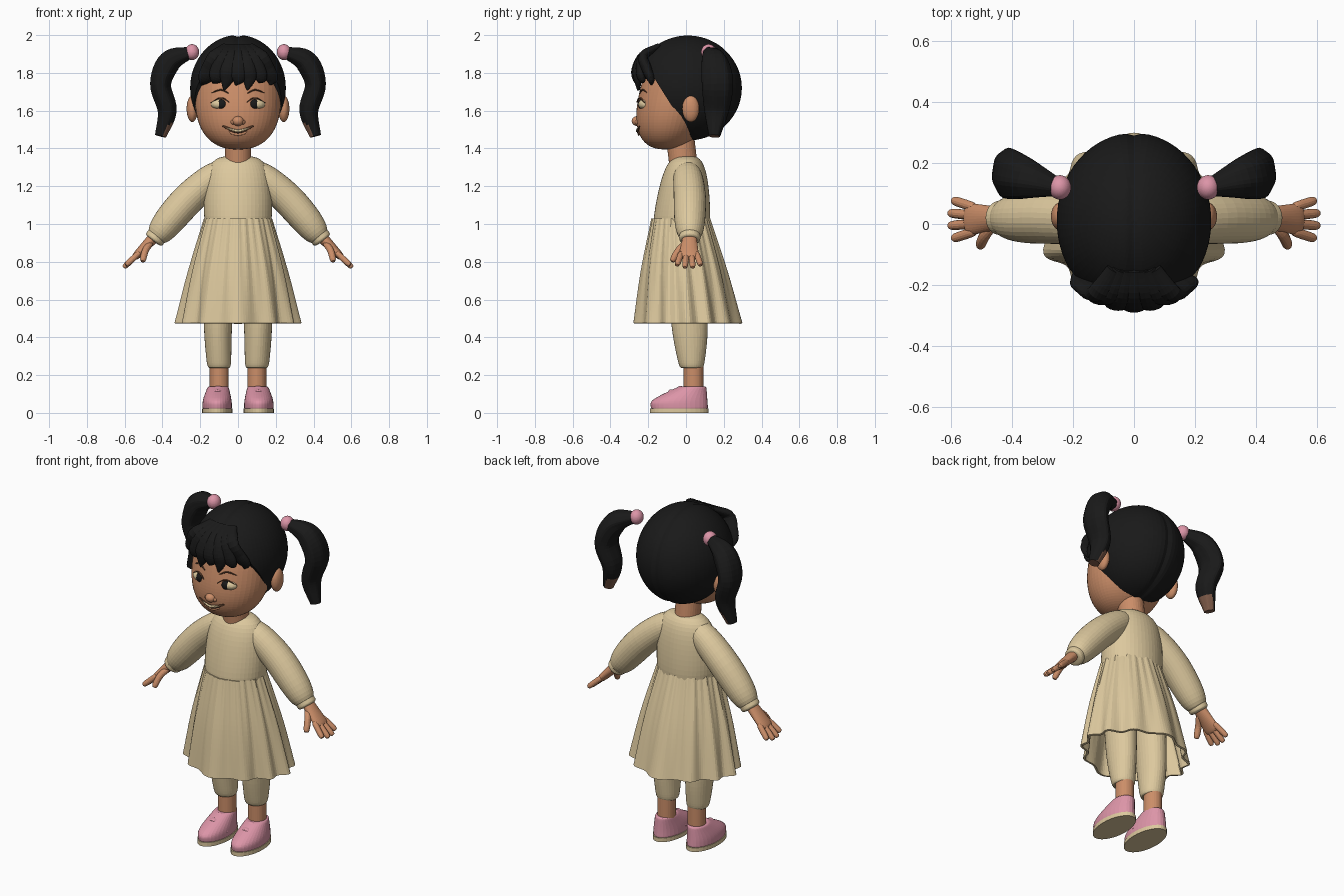
import bpy, bmesh, math
from mathutils import Vector, Matrix

cube = bpy.data.objects.get("Cube")
if cube:
    bpy.data.objects.remove(cube, do_unlink=True)


def material(name, *rgb):
    mat = bpy.data.materials.new(name)
    mat.use_nodes = True
    mat.diffuse_color = (*rgb, 1)
    mat.node_tree.nodes["Principled BSDF"].inputs["Base Color"].default_value = (*rgb, 1)
    return mat


BEIGE = material("beige cloth", .72, .58, .34)
SKIN = material("warm skin", .6, .27, .14)
BLACK = material("black hair", .01, .01, .01)
PINK = material("soft pink", .72, .3, .39)
BROWN = material("dark brown", .09, .04, .02)
TAN = material("tan hair ends", .22, .11, .07)
ACROSS, DEPTH, UPWARD = Vector((1, 0, 0)), Vector((0, 1, 0)), Vector((0, 0, 1))
parts = []


def finish(name, bm, mat, mirror=False):
    bmesh.ops.recalc_face_normals(bm, faces=bm.faces)
    mesh = bpy.data.meshes.new(name)
    bm.to_mesh(mesh)
    bm.free()
    mesh.materials.append(mat)
    obj = bpy.data.objects.new(name, mesh)
    bpy.context.collection.objects.link(obj)
    if mirror:
        obj.modifiers.new("Mirror", "MIRROR").use_mirror_merge = False
    parts.append(obj)
    return obj


def spline(keys, t):
    """Point at t on a smooth curve through the keys."""
    keys = [Vector(key) for key in keys]
    if len(keys) == 1:
        return keys[0]
    keys = [2 * keys[0] - keys[1], *keys, 2 * keys[-1] - keys[-2]]
    spans = len(keys) - 3
    i = min(int(t * spans), spans - 1)
    f = t * spans - i
    a, b, c, d = keys[i:i + 4]
    return b + f / 2 * (c - a + f * (2 * a - 5 * b + 4 * c - d + f * (3 * b - a - 3 * c + d)))


def rounded(u, power):
    """Radius of a rounded profile, from one at the middle to zero at either end."""
    return max(0, 1 - abs(u) ** power) ** (1 / power)


def tube(name, path, radii, mat, side=None, ends=0, steps=24, segments=32, fold=None,
         caps=True, mirror=False):
    """Sweep ellipses along a path: level ones, or turned to the path when a side axis is given."""
    bm, rings = bmesh.new(), []
    for step in range(steps + 1):
        t = (1 - math.cos(math.pi * step / steps)) / 2
        centre = spline(path, t)
        wide, deep = spline(radii, t)
        along, over = ACROSS, DEPTH
        if side:
            heading = (spline(path, min(t + .01, 1)) - spline(path, max(t - .01, 0))).normalized()
            along = (side - heading * side.dot(heading)).normalized()
            over = heading.cross(along)
        ring = []
        for s in range(segments):
            angle = math.tau * s / segments
            size = max(rounded(2 * t - 1, ends), .01) if ends else 1
            size *= fold(angle, t) if fold else 1
            ring.append(bm.verts.new(centre + size * (along * wide * math.cos(angle)
                                                      + over * deep * math.sin(angle))))
        rings.append(ring)
    for low, high in zip(rings, rings[1:]):
        for s in range(segments):
            bm.faces.new((low[s - 1], low[s], high[s], high[s - 1]))
    if caps:
        bm.faces.new(rings[0])
        bm.faces.new(rings[-1])
    return finish(name, bm, mat, mirror)


def globe(centre, radii, warp=None, detail=32):
    """Ellipsoid mesh whose unit sphere can first be reshaped by a rule."""
    bm = bmesh.new()
    bmesh.ops.create_uvsphere(bm, u_segments=detail, v_segments=detail, radius=1)
    if warp:
        for vert in bm.verts:
            vert.co = warp(*vert.co)
    bm.transform(Matrix.Translation(centre) @ Matrix.Diagonal((*radii, 1)))
    return bm


def ball(name, centre, radii, mat, mirror=True):
    return finish(name, globe(centre, radii), mat, mirror)


# Egg-shaped head, full in the jaw and leaning forward at the chin
HEAD_Y, HEAD_Z, HEAD_SIZE = -.05, 1.68, Vector((.228, .2, .285))
FULLNESS, LEAN = 2.4, .2


def egg(x, y, z):
    swell = rounded(z, FULLNESS) / max(math.hypot(x, y), .001)
    return x * swell, y * swell + LEAN * z * HEAD_SIZE.z / HEAD_SIZE.y, z


def face_y(x, z):
    """Depth of the front of the face."""
    rise = z - HEAD_Z
    swell = rounded(rise / HEAD_SIZE.z, FULLNESS)
    bow = math.sqrt(max(0, swell ** 2 - (x / HEAD_SIZE.x) ** 2))
    return HEAD_Y + LEAN * rise - HEAD_SIZE.y * bow


def on_face(x, z, sink=0.0):
    return x, face_y(x, z) + sink, z


def face_line(name, points, width, mat, lift=.003, mirror=False):
    tube(name, [on_face(x, z, -lift) for x, z in points], [(width, .006)], mat, UPWARD,
         ends=2, segments=14, mirror=mirror)


finish("head", globe((0, HEAD_Y, HEAD_Z), HEAD_SIZE, egg, detail=48), SKIN)
tube("neck", [(0, -.01, 1.28), (0, -.03, 1.45)], [(.07, .075)], SKIN)

# Face features
ball("nose", on_face(0, 1.545, .005), (.03, .03, .026), SKIN, mirror=False)
ball("nostrils", on_face(.024, 1.54, .01), (.016, .02, .015), SKIN)
ball("ears", (.242, .025, 1.61), (.03, .045, .07), SKIN)
ball("eye_whites", on_face(.093, 1.634, .026), (.05, .037, .029), BEIGE)
ball("irises", on_face(.085, 1.634, .012), (.028, .024, .028), BLACK)
face_line("eyelashes", [(.042, 1.642), (.09, 1.668), (.148, 1.64)], .003, BROWN, lift=.008, mirror=True)
face_line("eyebrows", [(.045, 1.69), (.09, 1.71), (.14, 1.695)], .004, BROWN, mirror=True)
face_line("mouth", [(-.085, 1.52), (0, 1.49), (.085, 1.52)], .01, BROWN, lift=.003)
face_line("teeth", [(-.055, 1.507), (0, 1.493), (.055, 1.507)], .006, BEIGE, lift=.007)
face_line("lower_lip", [(-.05, 1.487), (0, 1.476), (.05, 1.487)], .009, SKIN, lift=.003)


# Hair cap with a centre parting, cut along a sloping hairline
def parting(x, y, z):
    groove = 1 - .03 * math.exp(-(x / .07) ** 2)
    return x, y * groove, z * groove


hair = globe((0, .01, 1.72), (.253, .288, .28), parting, detail=64)
bmesh.ops.bisect_plane(hair, geom=hair.verts[:] + hair.edges[:] + hair.faces[:],
                       plane_co=(0, -.21, 1.84), plane_no=(0, .4, .25), clear_inner=True)
bmesh.ops.holes_fill(hair, edges=[edge for edge in hair.edges if edge.is_boundary], sides=0)
finish("hair_cap", hair, BLACK)

# Fringe of broad tapered locks puffing forward from the parting
LOCKS = 7
for lock in range(LOCKS):
    x = .35 * (lock / (LOCKS - 1) - .5)
    tip = 1.705 + .03 * (lock % 2) + x * x
    tube(f"fringe_lock_{lock + 1}",
         [(.35 * x, -.15, 1.94), (.65 * x, -.225, 1.89), on_face(.85 * x, 1.82, -.055),
          on_face(x, 1.77, -.035), on_face(1.05 * x - .012, tip, -.015)],
         [(.03, .015), (.042, .026), (.046, .027), (.038, .022), (.004, .005)],
         BLACK, ACROSS, segments=20)

# Pigtails with tan ends, and hair ties
tails = tube("pigtails", [(.25, .12, 1.91), (.36, .15, 1.86), (.41, .165, 1.74), (.375, .16, 1.6), (.41, .15, 1.465)],
             [(.03, .03), (.07, .06), (.083, .055), (.065, .05), (.03, .03)], BLACK, DEPTH, steps=36,
             fold=lambda angle, t: 1 + .025 * math.cos(7 * angle), mirror=True)
tails.data.materials.append(TAN)
for face in tails.data.polygons:
    if face.normal.z < -.25 and face.center.z < 1.53:
        face.material_index = 1
ball("hair_ties", (.243, .12, 1.91), (.037, .04, .042), PINK)

# Bodice, sleeves and cuffs
tube("bodice", [(0, -.03, .9), (0, 0, 1.36)], [(.175, .16), (.18, .14), (.16, .1)], BEIGE,
     ends=4, segments=48)
tube("sleeves", [(.04, 0, 1.285), (.13, .01, 1.245), (.25, .02, 1.145), (.35, .02, 1.035), (.44, .02, .92)],
     [(.07, .07), (.085, .085), (.08, .08)], BEIGE, DEPTH, ends=4, mirror=True)
tube("cuffs", [(.42, .02, .95), (.45, .02, .91)], [(.056, .054)], BEIGE, DEPTH, ends=4, mirror=True)


# Gathered skirt whose folds deepen towards the hem
def gathers(angle, t):
    drape = math.cos(12 * angle + 1.5 * math.sin(2 * angle))
    frill = math.sin(31 * angle)
    flat_corners = .08 * t * math.sin(2 * angle) ** 2
    return 1 + (.016 + .035 * t) * drape + .015 * (1 - t) * frill - flat_corners


skirt = tube("skirt", [(0, -.027, 1.03), (0, .01, .475)], [(.176, .152), (.256, .222), (.32, .275)], BEIGE,
             steps=32, segments=144, fold=gathers, caps=False)
lining = skirt.modifiers.new("Solidify", "SOLIDIFY")
lining.thickness, lining.offset = .012, -1

# Hands with four spread fingers and a thumb
tube("palms", [(.43, .02, .945), (.55, .015, .82)], [(.035, .032), (.055, .02)], SKIN, DEPTH,
     ends=6, mirror=True)
for finger, name in enumerate(("index", "middle", "ring", "little")):
    spread = finger - 1.5
    reach = .612 - .012 * abs(spread)
    tube(f"{name}_fingers", [(.52, .015 + .026 * spread, .85), (reach, .015 + .042 * spread, 1.375 - reach)],
         [(.016, .016)], SKIN, DEPTH, ends=4, steps=14, segments=14, mirror=True)
tube("thumbs", [(.46, 0, .9), (.49, -.04, .86), (.505, -.075, .8)], [(.018, .018)], SKIN, DEPTH,
     ends=4, steps=14, segments=14, mirror=True)

# Legs, leggings and shoes
tube("leggings", [(.1, 0, .8), (.106, .02, .45), (.1, .03, .235)],
     [(.085, .105), (.074, .095), (.063, .065)], BEIGE, ends=12, mirror=True)
tube("ankles", [(.1, .04, .3), (.1, .04, .05)], [(.05, .052)], SKIN, mirror=True)
tube("soles", [(.11, -.035, 0), (.11, -.035, .024)], [(.08, .155)], BEIGE, steps=2, mirror=True)
tube("shoes", [(.11, -.035, .02), (.11, -.03, .07), (.105, .035, .14)],
     [(.078, .152), (.075, .143), (.055, .073)], PINK, ends=16, mirror=True)
tube("shoe_straps", [(.035, -.045, .05), (.108, -.075, .115), (.182, -.045, .05)], [(.018, .01)],
     PINK, DEPTH, ends=4, segments=14, mirror=True)
ball("shoe_tongues", (.105, -.03, .118), (.034, .02, .025), PINK)

# Smooth shading that keeps sharp edges
for obj in bpy.context.view_layer.objects:
    obj.select_set(obj in parts)
bpy.context.view_layer.objects.active = parts[0]
bpy.ops.object.shade_smooth_by_angle(angle=math.radians(45))
